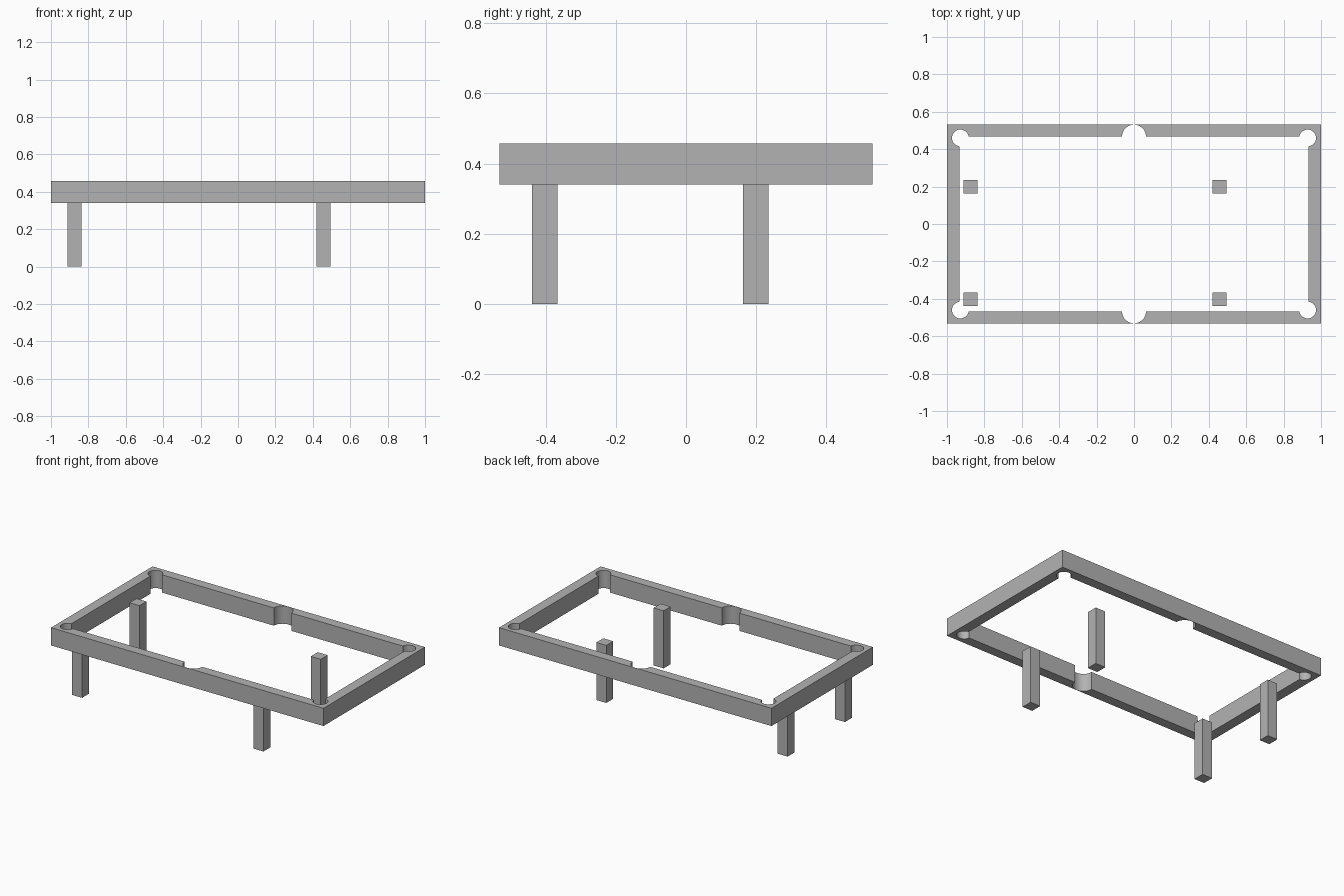
import bpy
import bmesh
from math import cos, sin, radians

cube = bpy.data.objects.get("Cube")
if cube:
    bpy.data.objects.remove(cube, do_unlink=True)

HALF_X, HALF_Y = 1.0, 0.532        # outer frame
IN_X, IN_Y = 0.932, 0.467          # inner opening
FRAME_LOW, FRAME_TOP = 0.34, 0.458
LEG_TOP, LEG_SIZE = 0.382, 0.073

grey = bpy.data.materials.new("plain grey")
grey.use_nodes = True
grey.diffuse_color = (0.45, 0.45, 0.45, 1)
grey.node_tree.nodes["Principled BSDF"].inputs["Base Color"].default_value = grey.diffuse_color


def arc(cx, cy, r, start, end, steps):
    angles = [radians(start + (end - start) * i / steps) for i in range(steps + 1)]
    return [(cx + r * cos(a), cy + r * sin(a)) for a in angles]


def add_loop(curve, points):
    spline = curve.splines.new("POLY")
    spline.points.add(len(points) - 1)
    for p, (x, y) in zip(spline.points, points):
        p.co = (x, y, 0, 1)
    spline.use_cyclic_u = True


# Opening outline: half a side pocket and one corner pocket, mirrored to all quadrants
quarter = arc(0, IN_Y, 0.064, 90, 0, 12) + arc(0.928, 0.46, 0.045, 171, -85, 28)
right = quarter + [(x, -y) for x, y in reversed(quarter)]
opening = right + [(-x, y) for x, y in reversed(right)][1:-1]

# Frame: outer rectangle with the pocketed opening, extruded
curve = bpy.data.curves.new("frame", "CURVE")
curve.dimensions = "2D"
curve.fill_mode = "BOTH"
curve.extrude = (FRAME_TOP - FRAME_LOW) / 2
add_loop(curve, [(-HALF_X, -HALF_Y), (HALF_X, -HALF_Y), (HALF_X, HALF_Y), (-HALF_X, HALF_Y)])
add_loop(curve, opening)
frame = bpy.data.objects.new("frame", curve)
frame.location.z = (FRAME_TOP + FRAME_LOW) / 2
bpy.context.collection.objects.link(frame)
bpy.ops.object.select_all(action="DESELECT")
frame.select_set(True)
bpy.context.view_layer.objects.active = frame
bpy.ops.object.convert(target="MESH")
frame = bpy.context.view_layer.objects.active

# Weld the caps to the walls
bm = bmesh.new()
bm.from_mesh(frame.data)
bmesh.ops.remove_doubles(bm, verts=bm.verts, dist=0.0001)
bmesh.ops.recalc_face_normals(bm, faces=bm.faces)
bm.to_mesh(frame.data)
bm.free()
frame.data.materials.clear()
frame.data.materials.append(grey)
bpy.ops.object.shade_smooth_by_angle(angle=radians(30))

# Four square legs, set off-centre and standing free inside the frame
for side, x in (("right", -0.874), ("left", 0.457)):
    for end, y in (("front", -0.402), ("back", 0.199)):
        bpy.ops.mesh.primitive_cube_add(size=1, location=(x, y, LEG_TOP / 2))
        leg = bpy.context.object
        leg.name = f"{end}_{side}_leg"
        leg.scale = (LEG_SIZE, LEG_SIZE, LEG_TOP)
        leg.data.materials.append(grey)
